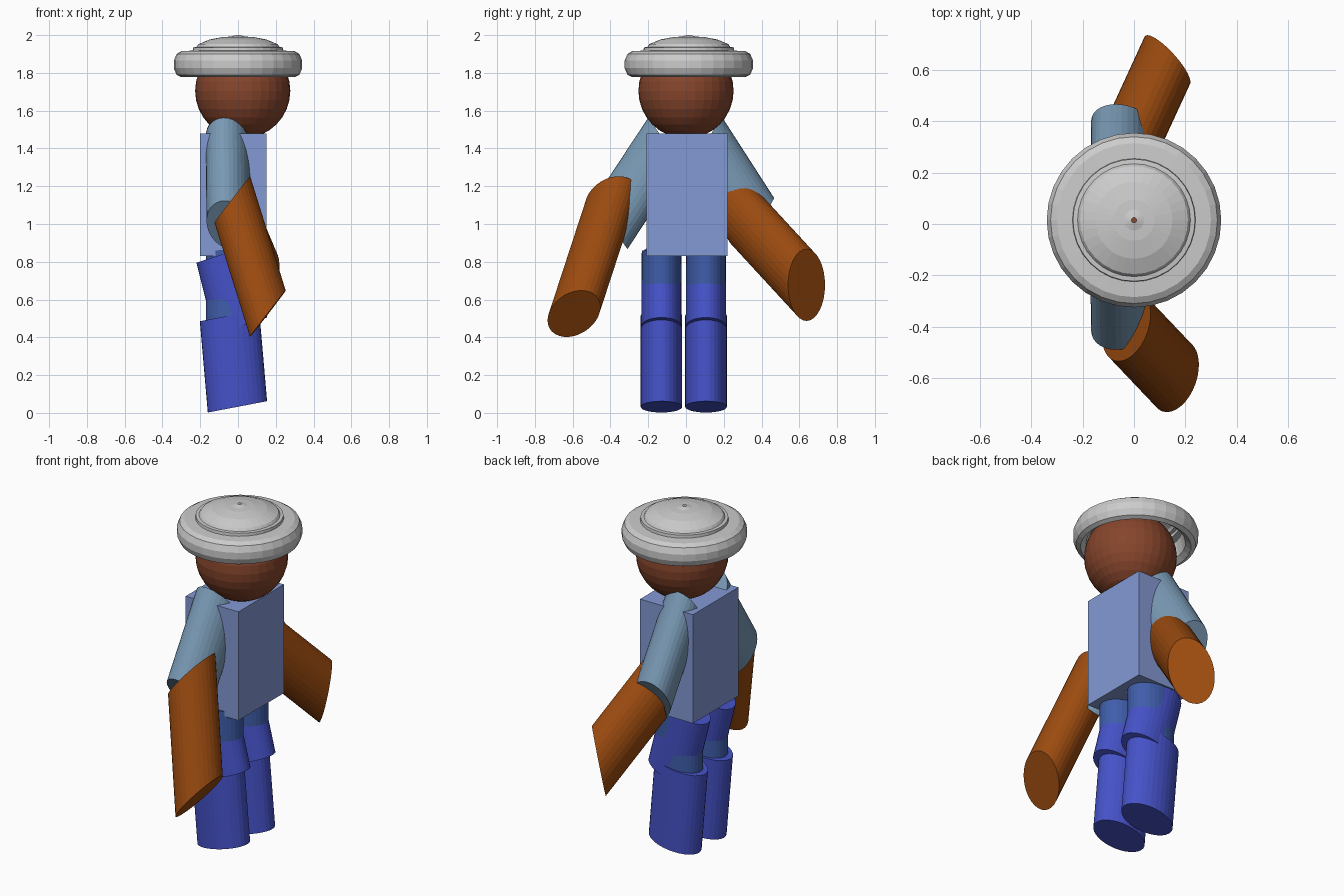
import bpy, bmesh
from math import sin, cos, pi
from mathutils import Matrix, Vector

if "Cube" in bpy.data.objects:
    bpy.data.objects.remove(bpy.data.objects["Cube"])


def paint(name, rgb):
    m = bpy.data.materials.new(name)
    m.diffuse_color = (*rgb, 1)
    m.use_nodes = True
    m.node_tree.nodes["Principled BSDF"].inputs["Base Color"].default_value = m.diffuse_color
    return m


SKIN = paint("head_brown", (0.24, 0.06, 0.025))
SLEEVE = paint("sleeve_blue", (0.19, 0.32, 0.46))
FOREARM = paint("arm_brown", (0.33, 0.07, 0.005))
SHIRT = paint("shirt_blue", (0.23, 0.32, 0.66))
TROUSER = paint("trouser_blue", (0.06, 0.085, 0.58))
KNEE = paint("knee_blue", (0.05, 0.11, 0.40))


def finish(name, bm, mat=None):
    bmesh.ops.recalc_face_normals(bm, faces=bm.faces)
    me = bpy.data.meshes.new(name)
    bm.to_mesh(me)
    bm.free()
    ob = bpy.data.objects.new(name, me)
    bpy.context.collection.objects.link(ob)
    if mat:
        me.materials.append(mat)
    return ob


def tube(name, a, b, u, v, mat):
    """Slanted elliptical cylinder: end centres a, b and the end's half axes u, v."""
    a, b = Vector(a), Vector(b)
    m = Matrix((u, v, b - a)).transposed().to_4x4()
    m.translation = (a + b) / 2
    bm = bmesh.new()
    bmesh.ops.create_cone(bm, cap_ends=True, segments=32, radius1=1, radius2=1, depth=1)
    bmesh.ops.transform(bm, matrix=m, verts=bm.verts)
    return finish(name, bm, mat)


# torso
bm = bmesh.new()
bmesh.ops.create_cube(bm, size=1, matrix=Matrix.Translation((-0.025, 0.005, 1.155))
                      @ Matrix.Diagonal((0.35, 0.43, 0.65, 1)))
finish("torso", bm, SHIRT)

# head
bm = bmesh.new()
bmesh.ops.create_uvsphere(bm, u_segments=32, v_segments=16, radius=0.252,
                          matrix=Matrix.Translation((0.025, 0, 1.705)))
finish("head", bm, SKIN)

# hat: round brim with a low stepped crown, open at the centre
profile = [(0.25, 1.88), (0.27, 1.80), (0.30, 1.778), (0.325, 1.79), (0.34, 1.825),
           (0.34, 1.865), (0.325, 1.90), (0.30, 1.915), (0.24, 1.918), (0.238, 1.935),
           (0.22, 1.937), (0.21, 1.952), (0.15, 1.977), (0.08, 1.99), (0.04, 1.992), (0.01, 2.0)]
bm = bmesh.new()
N = 32
rings = [[bm.verts.new((r * cos(2 * pi * i / N), 0.015 + r * sin(2 * pi * i / N), z))
          for i in range(N)] for r, z in profile]
for lo, hi in zip(rings, rings[1:]):
    for i in range(N):
        j = (i + 1) % N
        bm.faces.new((lo[i], lo[j], hi[j], hi[i]))
finish("hat", bm)

# arms
tube("right_upper_arm", (-0.055, -0.11, 1.435), (-0.05, -0.40, 0.995),
     (0.115, 0, 0), (-0.02, -0.09, 0.128), SLEEVE)
tube("left_upper_arm", (-0.055, 0.11, 1.435), (-0.05, 0.39, 1.0),
     (0.115, 0, 0), (-0.02, 0.077, 0.137), SLEEVE)
tube("right_forearm", (-0.03, -0.395, 1.13), (0.158, -0.593, 0.525),
     (0.03, 0.14, 0.035), (0.09, 0, 0.118), FOREARM)
tube("left_forearm", (-0.03, 0.29, 1.055), (0.13, 0.638, 0.677),
     (-0.078, 0.098, 0), (0.045, 0, 0.19), FOREARM)

# legs: thigh, straight inner knee tube, lower leg
for side, y in (("right", -0.13), ("left", 0.106)):
    tube(side + "_thigh", (-0.08, y, 0.84), (0.015, y, 0.46),
         (0.14, 0, 0.045), (0, 0.106, 0), TROUSER)
    tube(side + "_knee", (-0.03, y, 0.86), (-0.03, y, 0.40),
         (0.14, 0, 0), (0, 0.104, 0), KNEE)
    tube(side + "_lower_leg", (-0.045, y, 0.515), (-0.003, y, 0.032),
         (0.157, 0, 0.03), (0, 0.11, 0), TROUSER)
